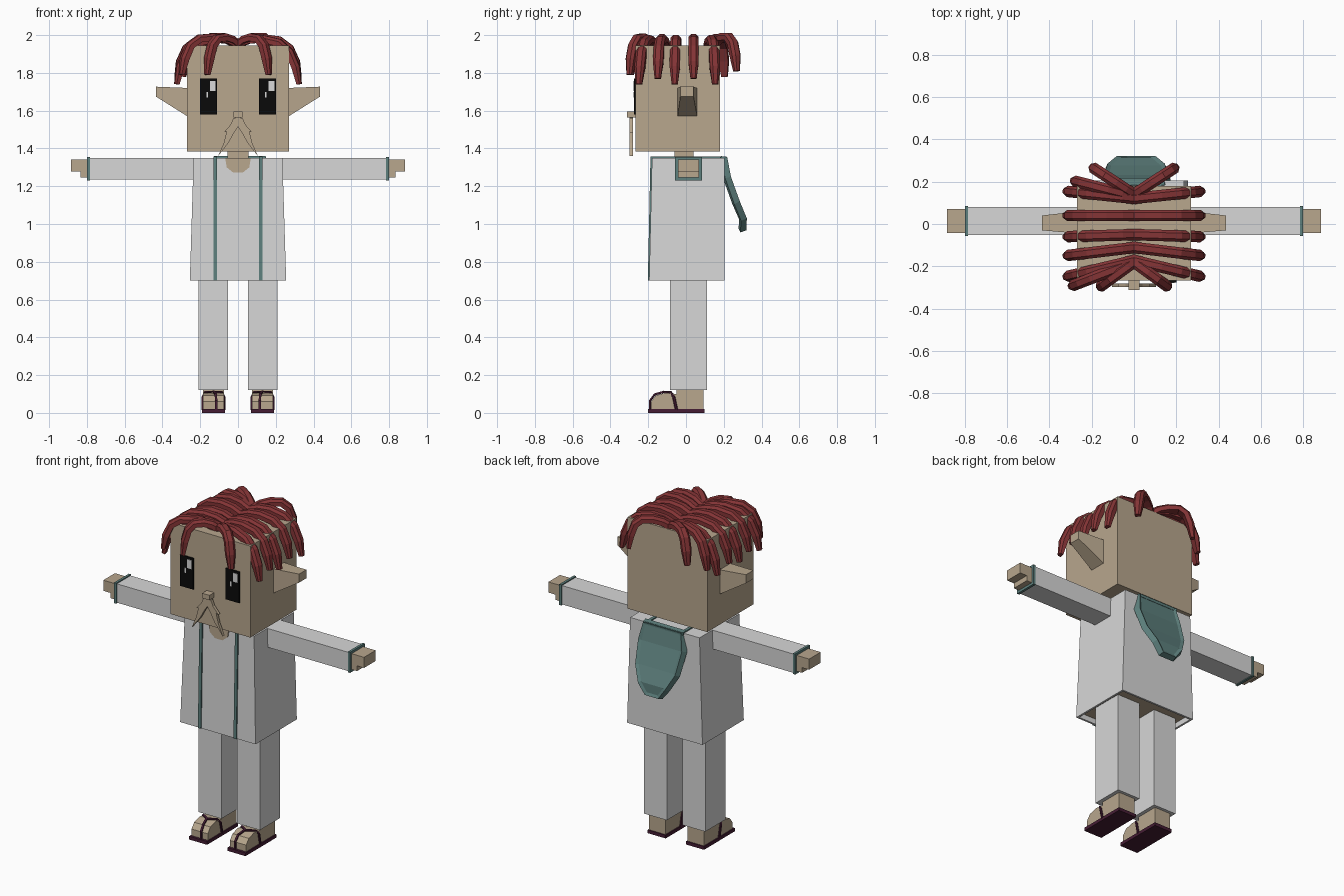
import bpy, bmesh
from mathutils import Vector

if "Cube" in bpy.data.objects:
    bpy.data.objects.remove(bpy.data.objects["Cube"], do_unlink=True)


def material(name, *rgb):
    m = bpy.data.materials.new(name)
    m.use_nodes = True
    m.diffuse_color = (*rgb, 1)
    bsdf = next(n for n in m.node_tree.nodes if n.type == "BSDF_PRINCIPLED")
    bsdf.inputs["Base Color"].default_value = (*rgb, 1)
    return m


SKIN = material("skin", 0.48, 0.385, 0.27)
CLOTH = material("pale cloth", 0.68, 0.68, 0.68)
TEAL = material("teal trim", 0.11, 0.215, 0.205)
HAIR = material("red hair", 0.23, 0.034, 0.036)
PLUM = material("plum sandal", 0.06, 0.012, 0.034)
BLACK = material("eye black", 0.003, 0.003, 0.003)
WHITE = material("eye glint", 0.7, 0.7, 0.7)


def finish(bm, name, *mats):
    bmesh.ops.recalc_face_normals(bm, faces=bm.faces)
    me = bpy.data.meshes.new(name)
    bm.to_mesh(me)
    bm.free()
    for m in mats:
        me.materials.append(m)
    ob = bpy.data.objects.new(name, me)
    bpy.context.collection.objects.link(ob)
    return ob


def loft(rings):
    """Closed skin through rings of equal point count, capped at both ends."""
    bm = bmesh.new()
    rows = [[bm.verts.new(p) for p in r] for r in rings]
    n = len(rows[0])
    for a, b in zip(rows, rows[1:]):
        for i in range(n):
            j = (i + 1) % n
            bm.faces.new((a[i], a[j], b[j], b[i]))
    bm.faces.new(rows[0])
    bm.faces.new(rows[-1])
    return bm


def rect(x0, x1, y0, y1, z):
    return [(x0, y0, z), (x1, y0, z), (x1, y1, z), (x0, y1, z)]


def box(name, mat, x, y, z):
    return finish(loft([rect(*x, *y, z[0]), rect(*x, *y, z[1])]), name, mat)


def prism(name, mat, axis, pts, lo, hi):
    """Outline pushed along x (points are y,z) or along y (points are x,z)."""
    def at(d):
        return [(d, a, b) if axis == "x" else (a, d, b) for a, b in pts]
    return finish(loft([at(lo), at(hi)]), name, mat)


SECTION = [(-1, -1), (1, -1), (1, 0.3), (0.5, 1), (-0.5, 1), (-1, 0.3)]


def strand(name, mat, path, side, w, t, taper=1.0):
    """Chamfered strip along a path; side is the direction of its width."""
    path = [Vector(p) for p in path]
    side = Vector(side).normalized()
    rings = []
    last = len(path) - 1
    for i, p in enumerate(path):
        tan = (path[min(i + 1, last)] - path[max(i - 1, 0)]).normalized()
        up = tan.cross(side).normalized()
        k = taper if i == last else 1
        rings.append([p + side * (a * w * k) + up * (b * t * k) for a, b in SECTION])
    return finish(loft(rings), name, mat)


# Head, neck and face
box("head", SKIN, (-0.27, 0.27), (-0.267, 0.18), (1.385, 1.945))
box("neck", SKIN, (-0.055, 0.055), (-0.06, 0.04), (1.3, 1.39))
box("nose", SKIN, (-0.025, 0.025), (-0.312, -0.265), (1.565, 1.595))
for s, label in ((-1, "right"), (1, "left")):
    prism(label + "_moustache", SKIN, "y",
          [(0, 1.565), (s * .025, 1.56), (s * .04, 1.525), (s * .075, 1.485),
           (s * .06, 1.49), (s * .075, 1.43), (s * .105, 1.36),
           (s * .05, 1.43), (s * .02, 1.485), (0, 1.515)], -0.298, -0.28)
    ex = s * 0.155
    box(label + "_eye", BLACK, (ex - .045, ex + .045), (-.276, -.267), (1.58, 1.77))
    box(label + "_eye_glint", WHITE, (ex + .006, ex + .037), (-.279, -.275), (1.703, 1.757))
    box(label + "_eye_spark", WHITE, (ex - .013, ex - .003), (-.279, -.275), (1.67, 1.7))
    # Ear, flaring out and narrowing to the tip
    ear = [[(s * .26, -.045, 1.565), (s * .26, .06, 1.565),
            (s * .26, .06, 1.72), (s * .26, -.045, 1.72)],
           [(s * .435, -.03, 1.675), (s * .435, .04, 1.675),
            (s * .435, .04, 1.727), (s * .435, -.03, 1.727)]]
    finish(loft(ear), label + "_ear", SKIN)

# Hair: locks from the middle parting, over the edge and down
ARC = [(0, 1.95), (.2, 1.975), (.42, 1.98), (.68, 1.96),
       (.85, 1.91), (.95, 1.83), (1, 1.74)]


def lock(name, root, end, lift=0.0):
    r, e = Vector(root), Vector(end)
    path = []
    for f, z in ARC:
        p = r.lerp(e, f)
        path.append((p.x, p.y, z + lift * f * f))
    d = e - r
    strand(name, HAIR, path, (-d.y, d.x, 0), 0.027, 0.02, 0.6)


for s, label in ((-1, "right"), (1, "left")):
    for i, (y0, y1) in enumerate([(.12, .155), (.04, .04), (-.05, -.06),
                                  (-.11, -.15), (-.17, -.25)]):
        lock(f"{label}_side_lock_{i}", (-s * .01, y0), (s * .325, y1), .03 * (i % 2))
    lock(label + "_front_lock", (0, -.18), (s * .165, -.3), .05)
    lock(label + "_back_lock", (0, .14), (s * .2, .27), .07)
lock("right_brow_lock", (0, -.18), (-.3, -.295), .05)
lock("right_nape_lock", (0, .13), (-.29, .205), .04)

# Robe: flared block with a hollow hem showing the body inside
bm = loft([rect(-.255, .255, -.195, .205, .7), rect(-.235, .235, -.18, .205, 1.35)])
bmesh.ops.recalc_face_normals(bm, faces=bm.faces)
hem = min(bm.faces, key=lambda f: f.calc_center_median().z)
bmesh.ops.inset_region(bm, faces=[hem], thickness=0.012)
bmesh.ops.translate(bm, verts=bmesh.ops.extrude_face_region(bm, geom=[hem])["geom"] and
                    [v for f in bm.faces if f.select for v in f.verts], vec=(0, 0, 0))
bm.free()
bm = loft([rect(-.24, .24, -.18, .19, .73), rect(-.243, .243, -.183, .193, .7),
           rect(-.255, .255, -.195, .205, .7), rect(-.235, .235, -.18, .205, 1.35)])
min(bm.faces, key=lambda f: abs(f.calc_center_median().z - .73)).material_index = 1
finish(bm, "robe", CLOTH, SKIN)
prism("neckline", SKIN, "y", [(-.068, 1.35), (.068, 1.35), (.06, 1.3), (.025, 1.272),
                              (-.025, 1.272), (-.06, 1.3)], -.187, -.178)
for s, label in ((-1, "right"), (1, "left")):
    a, b = sorted((s * .111, s * .13))
    finish(loft([rect(a, b, -.202, -.19, .7), rect(a, b, -.188, -.175, 1.357)]),
           label + "_front_trim", TEAL)
    box(label + "_shoulder_trim", TEAL, (a, b), (-.188, .21), (1.345, 1.357))
box("back_collar_trim", TEAL, (-.13, .13), (.185, .215), (1.34, 1.357))

# Hood hanging at the back, with a raised rim
bm = bmesh.new()
rows = []
for y, z, w in [(.218, 1.355, .128), (.238, 1.25, .148), (.285, 1.12, .135),
                (.322, 1.03, .09), (.32, .967, .045)]:
    rows.append([bm.verts.new((x + .01, y, z)) for x in (w, -w)])
for a, b in zip(rows, rows[1:]):
    bm.faces.new((a[0], a[1], b[1], b[0]))
bmesh.ops.recalc_face_normals(bm, faces=bm.faces)
if sum(f.normal.y for f in bm.faces) < 0:
    bmesh.ops.reverse_faces(bm, faces=bm.faces)
bmesh.ops.inset_region(bm, faces=bm.faces[:], thickness=0.018, depth=-0.008,
                       use_boundary=True)
hood = finish(bm, "hood", TEAL)
if sum(p.normal.y for p in hood.data.polygons) < 0:
    hood.data.flip_normals()
thick = hood.modifiers.new("thickness", "SOLIDIFY")
thick.thickness = 0.035
thick.offset = -1

# Arms, hands, legs and sandals
for s, label in ((-1, "right"), (1, "left")):
    def span(a, b):
        return sorted((s * a, s * b))
    box(label + "_sleeve", CLOTH, span(.22, .795), (-.052, .08), (1.235, 1.35))
    box(label + "_cuff", TEAL, span(.784, .799), (-.057, .085), (1.23, 1.356))
    box(label + "_hand", SKIN, span(.79, .883), (-.042, .07), (1.277, 1.342))
    box(label + "_fingers", SKIN, span(.79, .835), (-.042, .07), (1.245, 1.28))
    box(label + "_leg", CLOTH, span(.053, .208), (-.085, .11), (.12, .74))
    prism(label + "_foot", SKIN, "x",
          [(-.185, .018), (-.185, .06), (-.16, .092), (-.11, .106), (-.05, .1),
           (-.05, .125), (.092, .125), (.092, .018)], *span(.075, .185))
    prism(label + "_sole", PLUM, "x", [(-.2, 0), (.098, 0), (.098, .02), (-.2, .02)],
          *span(.069, .191))
    knot = (s * .13, -.115, .112)
    strand(label + "_toe_strap", PLUM,
           [(s * .115, -.19, .015), (s * .115, -.19, .065), (s * .118, -.165, .098), knot],
           (1, 0, 0), .006, .006)
    for edge, part in ((.072, "inner"), (.188, "outer")):
        strand(f"{label}_{part}_strap", PLUM,
               [knot, (s * (edge * .8 + .026), -.085, .11), (s * edge, -.065, .085),
                (s * edge, -.05, .015)], (0, 1, 0), .008, .005)
